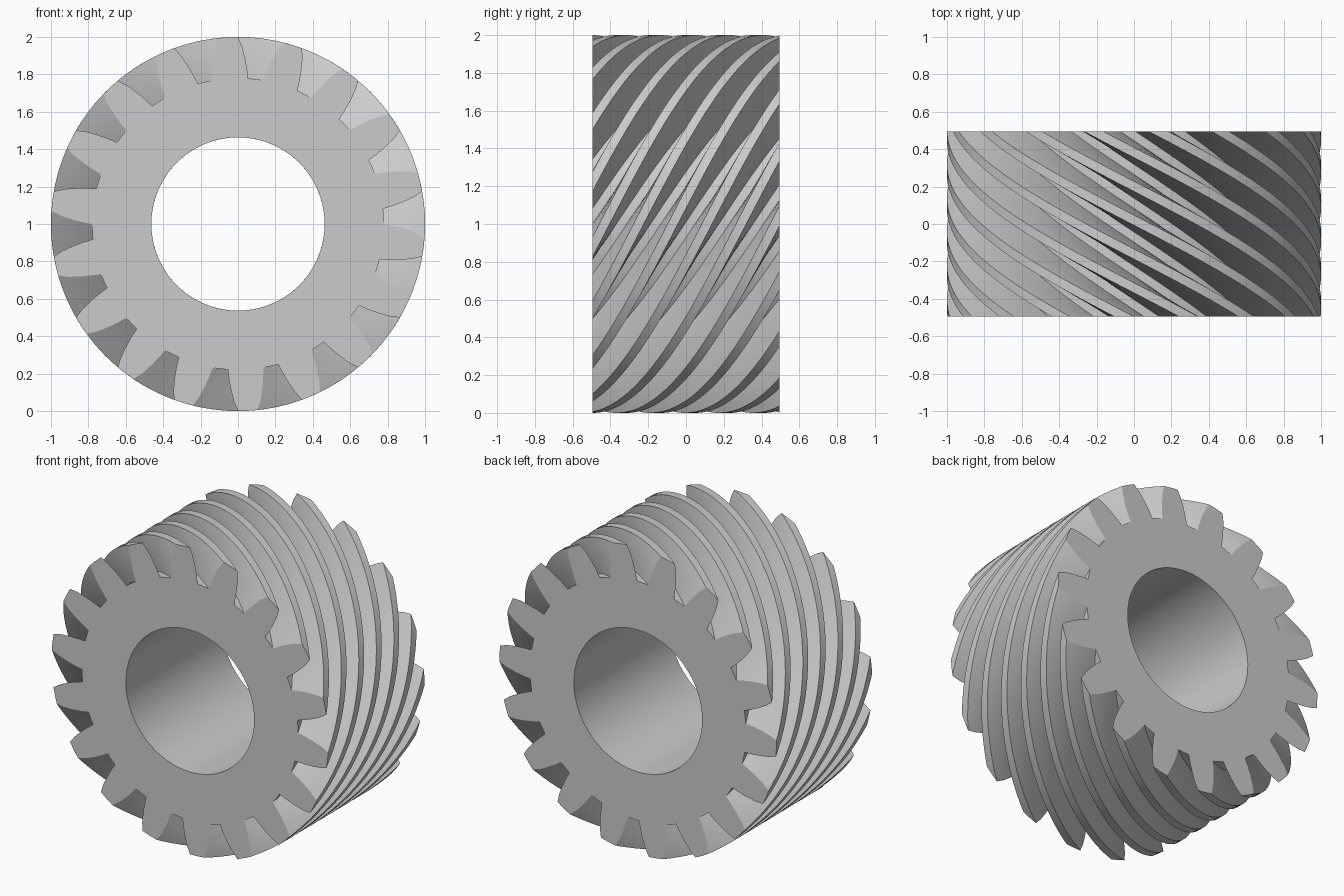
import bpy
import bmesh
from math import radians, sin, cos

cube = bpy.data.objects.get("Cube")
if cube:
    bpy.data.objects.remove(cube, do_unlink=True)

# Gear dimensions
TEETH = 18
PITCH = 360 / TEETH
HALF_WIDTH = 0.495
BORE = 0.463
TWIST = 109.5
STEPS = 72
START = 13          # angle of a tooth centre on the front face

# One flank, root to tip: radius and half angle of the tooth in degrees
flank = [(0.78, 7.0), (0.83, 6.35), (0.89, 5.4), (0.95, 4.3), (1.0, 3.0)]
tooth = [(0.78, -10.0), (0.78, -8.5)]
tooth += [(r, -a) for r, a in flank]
tooth += [(1.0, 0.0)]
tooth += [(r, a) for r, a in reversed(flank)]
tooth += [(0.78, 8.5)]
profile = [(r, START + a + k * PITCH) for k in range(TEETH) for r, a in tooth]

bm = bmesh.new()


def ring(step, points):
    """Cross-section turned along the helix."""
    t = step / STEPS
    y = HALF_WIDTH * (2 * t - 1)
    return [bm.verts.new((r * cos(radians(a + TWIST * t)), y,
                          1 + r * sin(radians(a + TWIST * t)))) for r, a in points]


def bridge(first, second):
    n = len(first)
    for i in range(n):
        j = (i + 1) % n
        bm.faces.new((first[i], first[j], second[j], second[i]))


# Helical teeth, round bore and the two flat end faces
bore_points = [(BORE, a) for r, a in profile]
outer = [ring(s, profile) for s in range(STEPS + 1)]
inner = [ring(s, bore_points) for s in range(STEPS + 1)]
for s in range(STEPS):
    bridge(outer[s], outer[s + 1])
    bridge(inner[s + 1], inner[s])
bridge(inner[0], outer[0])
bridge(outer[-1], inner[-1])
bmesh.ops.recalc_face_normals(bm, faces=bm.faces)

mesh = bpy.data.meshes.new("helical_gear")
bm.to_mesh(mesh)
bm.free()
gear = bpy.data.objects.new("helical_gear", mesh)
bpy.context.collection.objects.link(gear)

# Plain grey
grey = bpy.data.materials.new("plain_grey")
grey.use_nodes = True
colour = (0.6, 0.6, 0.6, 1)
grey.diffuse_color = colour
grey.node_tree.nodes["Principled BSDF"].inputs["Base Color"].default_value = colour
mesh.materials.append(grey)

# Smooth curved surfaces, crisp tooth edges
bpy.ops.object.select_all(action="DESELECT")
gear.select_set(True)
bpy.context.view_layer.objects.active = gear
bpy.ops.object.shade_smooth_by_angle(angle=radians(25))
